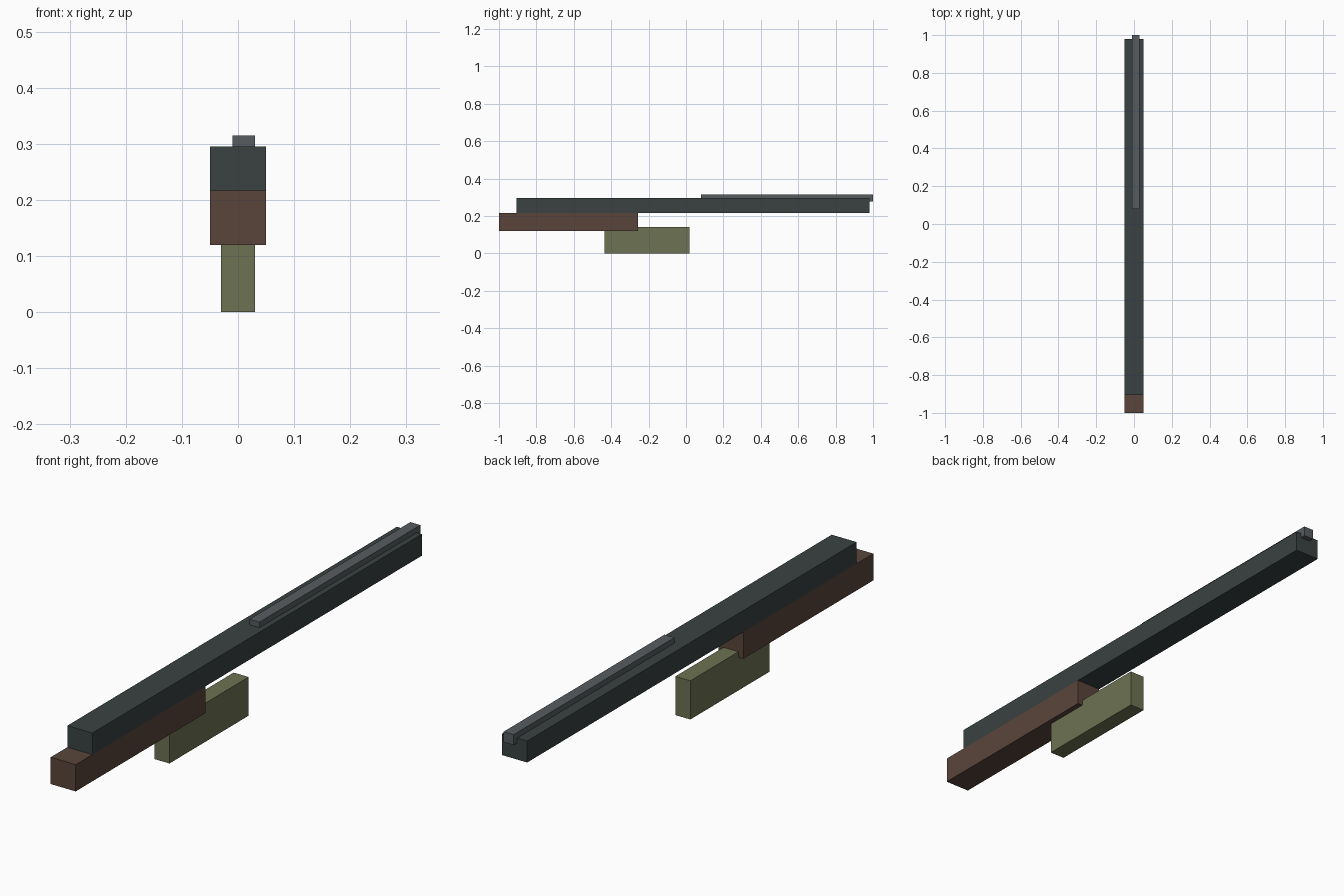
import bpy
import bmesh
from mathutils import Vector

cube = bpy.data.objects.get("Cube")
if cube:
    bpy.data.objects.remove(cube, do_unlink=True)


def material(name, rgb):
    mat = bpy.data.materials.new(name)
    mat.use_nodes = True
    color = (*rgb, 1.0)
    mat.diffuse_color = color
    mat.node_tree.nodes["Principled BSDF"].inputs["Base Color"].default_value = color
    return mat


def box(name, low, high, mat):
    """Flat-sided block spanning two opposite corners."""
    low, high = Vector(low), Vector(high)
    size = high - low
    bm = bmesh.new()
    bmesh.ops.create_cube(bm, size=1)
    bmesh.ops.scale(bm, vec=size, verts=bm.verts)
    mesh = bpy.data.meshes.new(name)
    bm.to_mesh(mesh)
    bm.free()
    mesh.materials.append(mat)
    obj = bpy.data.objects.new(name, mesh)
    obj.location = (low + high) / 2
    bpy.context.collection.objects.link(obj)
    return obj


slate = material("dark slate", (0.043, 0.054, 0.054))
steel = material("steel grey", (0.095, 0.107, 0.115))
brown = material("brown", (0.1, 0.06, 0.043))
olive = material("olive green", (0.152, 0.168, 0.084))

# Long main bar
box("main_bar", (-0.05, -0.905, 0.217), (0.05, 0.98, 0.295), slate)
# Thin rail let into the top of the bar, slightly off centre
box("top_rail", (-0.01, 0.08, 0.277), (0.03, 1.0, 0.315), steel)
# Block under the front of the bar
box("lower_block", (-0.05, -1.0, 0.12), (0.05, -0.257, 0.217), brown)
# Narrow block at the bottom, overlapping the brown one
box("bottom_block", (-0.03, -0.435, 0.0), (0.03, 0.018, 0.14), olive)
